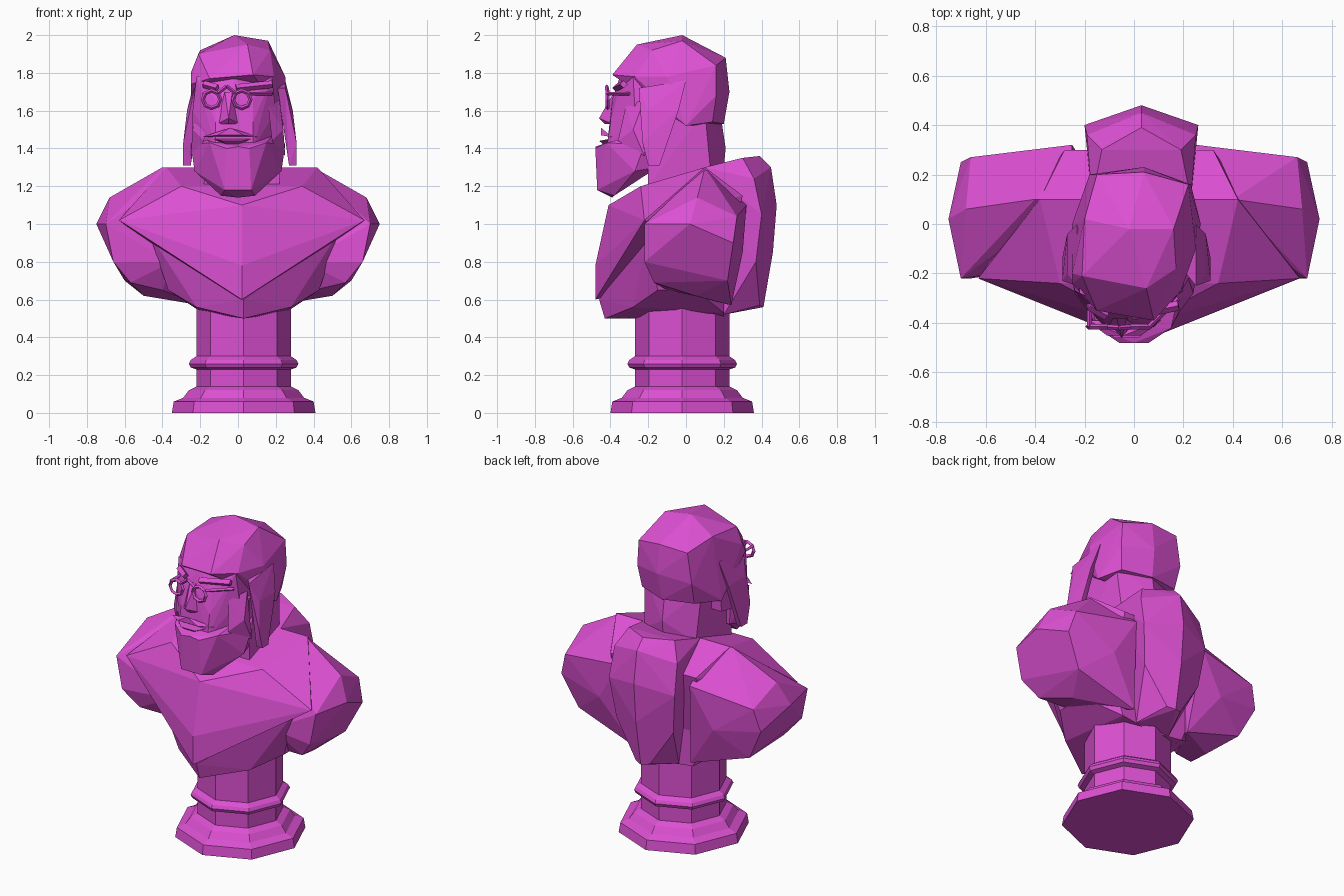
import bpy
import bmesh
from math import cos, sin, pi, radians
from mathutils import Vector

default = bpy.data.objects.get("Cube")
if default:
    bpy.data.objects.remove(default, do_unlink=True)

magenta = bpy.data.materials.new("magenta")
magenta.use_nodes = True
magenta.diffuse_color = (.72, .08, .65, 1)
shader = magenta.node_tree.nodes["Principled BSDF"]
shader.inputs["Base Color"].default_value = magenta.diffuse_color

SIDES = {"left": 1, "right": -1}


def finish(name, bm):
    """Turn a bmesh into a flat shaded object."""
    bmesh.ops.recalc_face_normals(bm, faces=bm.faces)
    mesh = bpy.data.meshes.new(name)
    bm.to_mesh(mesh)
    bm.free()
    mesh.materials.append(magenta)
    obj = bpy.data.objects.new(name, mesh)
    bpy.context.collection.objects.link(obj)
    return obj


def hull(name, points):
    """Chiselled solid wrapped around a handful of corner points."""
    bm = bmesh.new()
    for point in points:
        bm.verts.new(point)
    result = bmesh.ops.convex_hull(bm, input=bm.verts)
    inner = [item for item in result["geom_interior"] if isinstance(item, bmesh.types.BMVert)]
    bmesh.ops.delete(bm, geom=inner, context="VERTS")
    bmesh.ops.dissolve_limit(bm, angle_limit=radians(3), verts=bm.verts, edges=bm.edges)
    return finish(name, bm)


def symmetric_hull(name, centre, middle, pairs):
    """Solid with (y, z) corners on its middle plane and (x, y, z) corners on both sides."""
    points = [(centre, y, z) for y, z in middle]
    for side in SIDES.values():
        points += [(centre + side * x, y, z) for x, y, z in pairs]
    return hull(name, points)


def hull_pair(name, centre, corners):
    """The same solid once on each side of the model."""
    for label, side in SIDES.items():
        hull(label + "_" + name, [(centre + side * x, y, z) for x, y, z in corners])


def lathe(name, profile, centre, sides):
    """Revolve a radius and height profile into a faceted column."""
    bm = bmesh.new()
    rings = []
    for radius, height in profile:
        ring = []
        for step in range(sides):
            angle = step * pi * 2 / sides
            offset = Vector((radius * cos(angle), radius * sin(angle), height))
            ring.append(bm.verts.new(centre + offset))
        rings.append(ring)
    for low, high in zip(rings, rings[1:]):
        for step in range(sides):
            following = (step + 1) % sides
            bm.faces.new((low[step], low[following], high[following], high[step]))
    bm.faces.new(rings[0])
    bm.faces.new(rings[-1])
    return finish(name, bm)


def bar(name, start, end, radius):
    """Square rod between two points."""
    start, end = Vector(start), Vector(end)
    axis = end - start
    bm = bmesh.new()
    bmesh.ops.create_cone(bm, cap_ends=True, segments=4, radius1=radius,
                          radius2=radius, depth=axis.length)
    bm.transform(axis.to_track_quat("Z", "Y").to_matrix().to_4x4())
    bmesh.ops.translate(bm, verts=bm.verts, vec=(start + end) / 2)
    return finish(name, bm)


# Octagonal pedestal with mouldings
lathe("pedestal",
      profile=[(.38, 0), (.37, .06), (.32, .08), (.29, .12), (.25, .14), (.25, .23),
               (.28, .24), (.29, .26), (.28, .28), (.25, .3), (.25, .6)],
      centre=Vector((.03, -.02, 0)), sides=8)

# Lower torso, resting on the pedestal
symmetric_hull("lower_torso", centre=.03,
               middle=[(-.43, .5), (-.46, .6), (.2, .5)],
               pairs=[(.25, -.28, .56), (.22, .2, .53), (.4, -.15, .65),
                      (.4, .05, .65), (.5, -.2, .95), (.4, .2, 1)])

# Chest mass with a pointed lower edge
symmetric_hull("chest", centre=.02,
               middle=[(-.48, .6), (-.48, .78), (-.41, 1.1)],
               pairs=[(.65, -.22, 1.02), (.32, -.24, 1.2), (.4, .1, 1.3),
                      (.3, .3, 1.15), (.3, .2, .75)])

# Shoulders ending in cut upper arms, tapering to the waist behind
hull_pair("shoulder", centre=0,
          corners=[(.26, .1, 1.3), (.4, .1, 1.3), (.68, .06, 1.14), (.75, .02, 1),
                   (.7, -.22, 1), (.66, -.22, .8), (.57, -.17, .69), (.5, .05, .62),
                   (.4, -.1, .65), (.35, -.17, .8), (.6, .22, .7), (.7, .25, .9),
                   (.66, .27, 1.04), (.25, .32, 1.1), (.4, .3, .85), (.2, .24, .57)])

# Ridged hump down the back
symmetric_hull("back_hump", centre=.03,
               middle=[(.39, 1.36), (.45, 1.3), (.48, 1.1), (.46, .85), (.41, .56)],
               pairs=[(.2, .1, 1.3), (.16, .3, 1.35), (.22, .36, 1.24), (.23, .4, 1.05),
                      (.2, .37, .8), (.05, .39, .57), (.12, .2, .52)])

# Neck
symmetric_hull("neck", centre=.02,
               middle=[(.2, 1.3), (.21, 1.4), (.18, 1.6)],
               pairs=[(.2, -.2, 1.2), (.18, .13, 1.28), (.2, .1, 1.6), (.2, -.2, 1.6)])

# Face above the beard
symmetric_hull("face", centre=-.02,
               middle=[(-.35, 1.78), (-.39, 1.66)],
               pairs=[(.2, -.28, 1.78), (.1, -.37, 1.66), (.22, -.27, 1.6), (.1, -.4, 1.54),
                      (.22, -.25, 1.4), (.1, -.42, 1.4), (.23, 0, 1.45), (.2, 0, 1.78)])

# Squared beard and jaw
symmetric_hull("beard", centre=0,
               middle=[(-.48, 1.41), (-.39, 1.14)],
               pairs=[(.06, -.48, 1.4), (.15, -.42, 1.43), (.07, -.47, 1.18),
                      (.09, -.38, 1.15), (.23, -.27, 1.28), (.25, -.22, 1.42),
                      (.2, -.15, 1.3), (.21, -.15, 1.5)])

# Whisker locks beside the cheeks
hull_pair("whiskers", centre=0,
          corners=[(.16, -.32, 1.62), (.22, -.22, 1.66), (.24, -.28, 1.5),
                   (.18, -.36, 1.44), (.25, -.22, 1.36)])

# Nose and lips
symmetric_hull("nose", centre=-.05,
               middle=[(-.38, 1.7), (-.46, 1.56), (-.43, 1.53)],
               pairs=[(.02, -.38, 1.7), (.06, -.39, 1.53)])
symmetric_hull("upper_lip", centre=-.04,
               middle=[(-.45, 1.51), (-.4, 1.46)],
               pairs=[(.15, -.39, 1.46), (.07, -.45, 1.47)])
symmetric_hull("lower_lip", centre=-.03,
               middle=[(-.41, 1.4)],
               pairs=[(.1, -.41, 1.45), (.05, -.46, 1.44)])

# Eyebrows and faceted round spectacles
peak = Vector((-.06, -.42, 1.73))
for label, side in SIDES.items():
    lens = Vector((-.06 + side * .08, -.415, 1.66))
    bpy.ops.mesh.primitive_torus_add(major_segments=8, minor_segments=4, location=lens,
                                     rotation=(pi / 2, 0, 0),
                                     major_radius=.046, minor_radius=.011)
    rim = bpy.context.object
    rim.name = label + "_spectacle_rim"
    rim.data.materials.append(magenta)
    bar(label + "_spectacle_bridge", lens + Vector((side * -.03, 0, .03)), peak, radius=.01)
    bar(label + "_spectacle_hinge", lens + Vector((side * .04, 0, .03)),
        (side * .18, -.3, 1.69), radius=.01)
    bar(label + "_eyebrow", peak + Vector((side * .05, .05, -.01)),
        (side * .18, -.33, 1.74), radius=.02)

# Rounded cap, tilted slightly to one side
hull("cap", [(-.02, -.02, 2), (.16, -.02, 1.97), (-.2, .02, 1.92), (-.21, -.21, 1.9),
             (.05, -.26, 1.95), (.17, -.18, 1.92), (-.25, -.2, 1.8), (-.25, -.24, 1.74),
             (-.15, -.35, 1.77), (.08, -.39, 1.79), (.19, -.27, 1.78), (.25, -.1, 1.78),
             (-.15, .2, 1.87), (.04, .21, 1.88), (.22, .16, 1.84), (-.18, .2, 1.68),
             (.04, .23, 1.7), (.23, .16, 1.68), (-.17, .16, 1.54), (.03, .2, 1.53),
             (.21, .14, 1.54), (-.25, 0, 1.52), (.27, 0, 1.52)])

# Hanging cap flaps
hull_pair("cap_flap", centre=.01,
          corners=[(.24, -.25, 1.72), (.24, 0, 1.76), (.2, -.2, 1.72), (.28, -.2, 1.6),
                   (.28, -.04, 1.6), (.3, -.23, 1.43), (.3, -.2, 1.31), (.3, -.14, 1.31),
                   (.26, -.2, 1.31), (.26, -.15, 1.31)])
